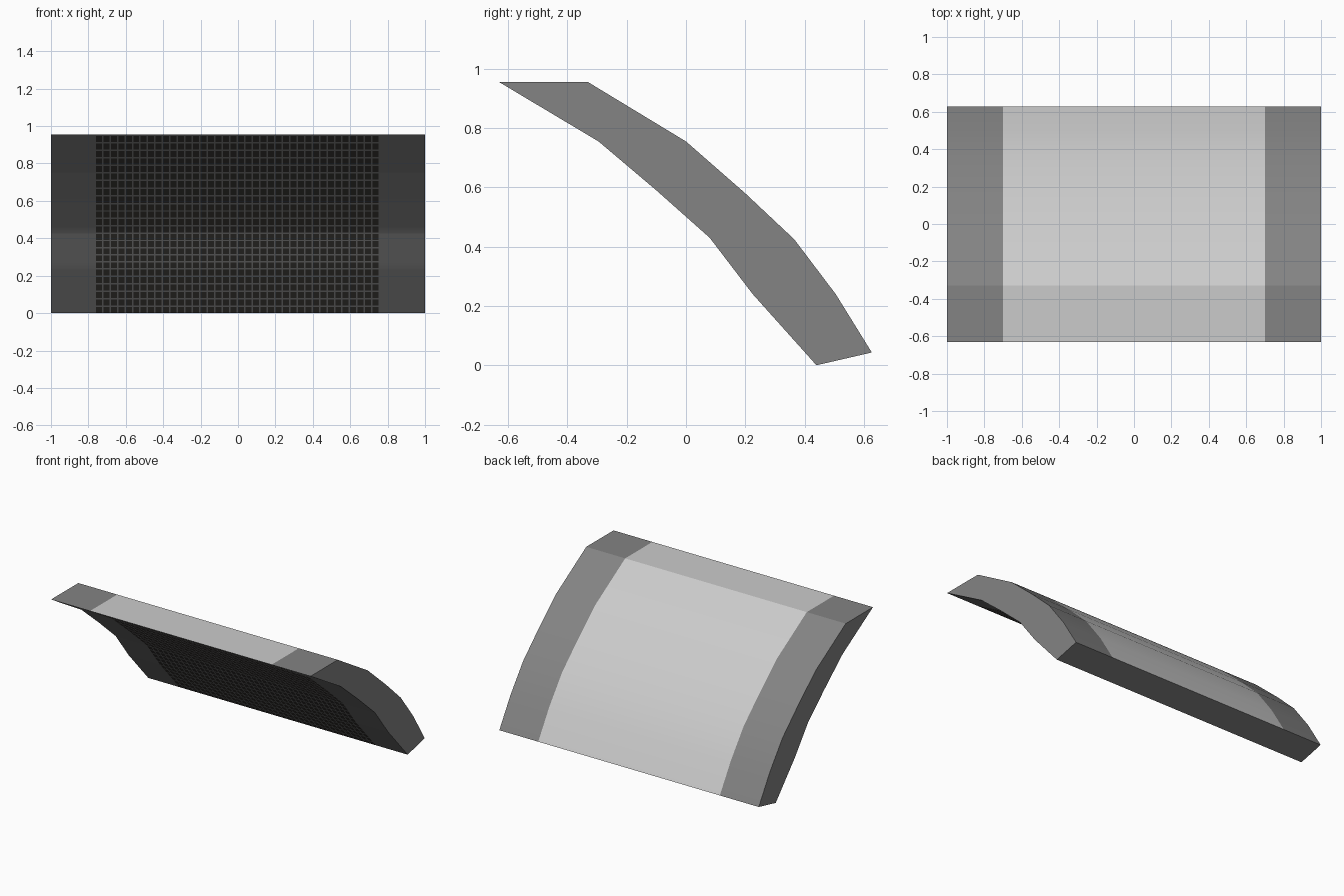
import bpy, bmesh

if "Cube" in bpy.data.objects:
    bpy.data.objects.remove(bpy.data.objects["Cube"])

def material(name, rgb):
    m = bpy.data.materials.new(name)
    m.diffuse_color = (*rgb, 1)
    m.use_nodes = True
    m.node_tree.nodes["Principled BSDF"].inputs["Base Color"].default_value = m.diffuse_color
    return m

GREY, LIGHT, BLACK = 0, 1, 2
materials = [material("mid grey", (0.23, 0.23, 0.23)),
             material("light grey", (0.60, 0.60, 0.60)),
             material("warm black", (0.045, 0.042, 0.038))]

# Side profile (y, z): convex outer face and concave underside, both top to bottom
outer = [(-0.33, 0.955), (0.0, 0.755), (0.20, 0.58), (0.365, 0.425),
         (0.505, 0.24), (0.627, 0.043)]
inner = [(-0.63, 0.955), (-0.295, 0.755), (-0.10, 0.59), (0.08, 0.43),
         (0.225, 0.24), (0.44, 0.0)]
PITCH, FILL = 0.04, 0.8      # mesh grille spacing, and dark share of each cell
BAND, GRILLE = 0.70, 0.76    # half widths of the light panel and of the grille

# Closed ring of points, each tagged with the kind of face that follows it
ring = [(p, "outer") for p in outer[:-1]] + [(outer[-1], "edge")]
for a, b in reversed(list(zip(inner, inner[1:]))):
    rows = round((a[1] - b[1]) / PITCH)
    for i in range(rows):
        for offset, kind in ((0, "mesh"), (FILL, "edge")):
            t = (i + offset) / rows
            ring.append(((b[0] + (a[0] - b[0]) * t, b[1] + (a[1] - b[1]) * t), kind))
ring.append((inner[0], "outer"))

# Columns across the width
xs = {-1.0, 1.0, -BAND, BAND, GRILLE}
for i in range(round(2 * GRILLE / PITCH)):
    xs |= {round(-GRILLE + i * PITCH, 4), round(-GRILLE + (i + FILL) * PITCH, 4)}
xs = sorted(xs)

def colour(kind, x):
    if kind == "outer" and abs(x) < BAND:
        return LIGHT
    if kind == "mesh" and abs(x) < GRILLE and ((x + GRILLE) / PITCH) % 1 < FILL:
        return BLACK
    return GREY

# Curved panel
bm = bmesh.new()
loops = [[bm.verts.new((x, y, z)) for (y, z), _ in ring] for x in xs]
n = len(ring)
for c in range(len(xs) - 1):
    mid = (xs[c] + xs[c + 1]) / 2
    for r in range(n):
        s = (r + 1) % n
        f = bm.faces.new((loops[c][r], loops[c][s], loops[c + 1][s], loops[c + 1][r]))
        f.material_index = colour(ring[r][1], mid)
# End caps
bm.faces.new(loops[0])
bm.faces.new(loops[-1])
bmesh.ops.recalc_face_normals(bm, faces=bm.faces)

mesh = bpy.data.meshes.new("curved_panel")
bm.to_mesh(mesh)
bm.free()
for m in materials:
    mesh.materials.append(m)
panel = bpy.data.objects.new("curved_panel", mesh)
bpy.context.collection.objects.link(panel)
bpy.context.view_layer.objects.active = panel
panel.select_set(True)
bpy.ops.object.shade_smooth_by_angle(angle=0.42)
